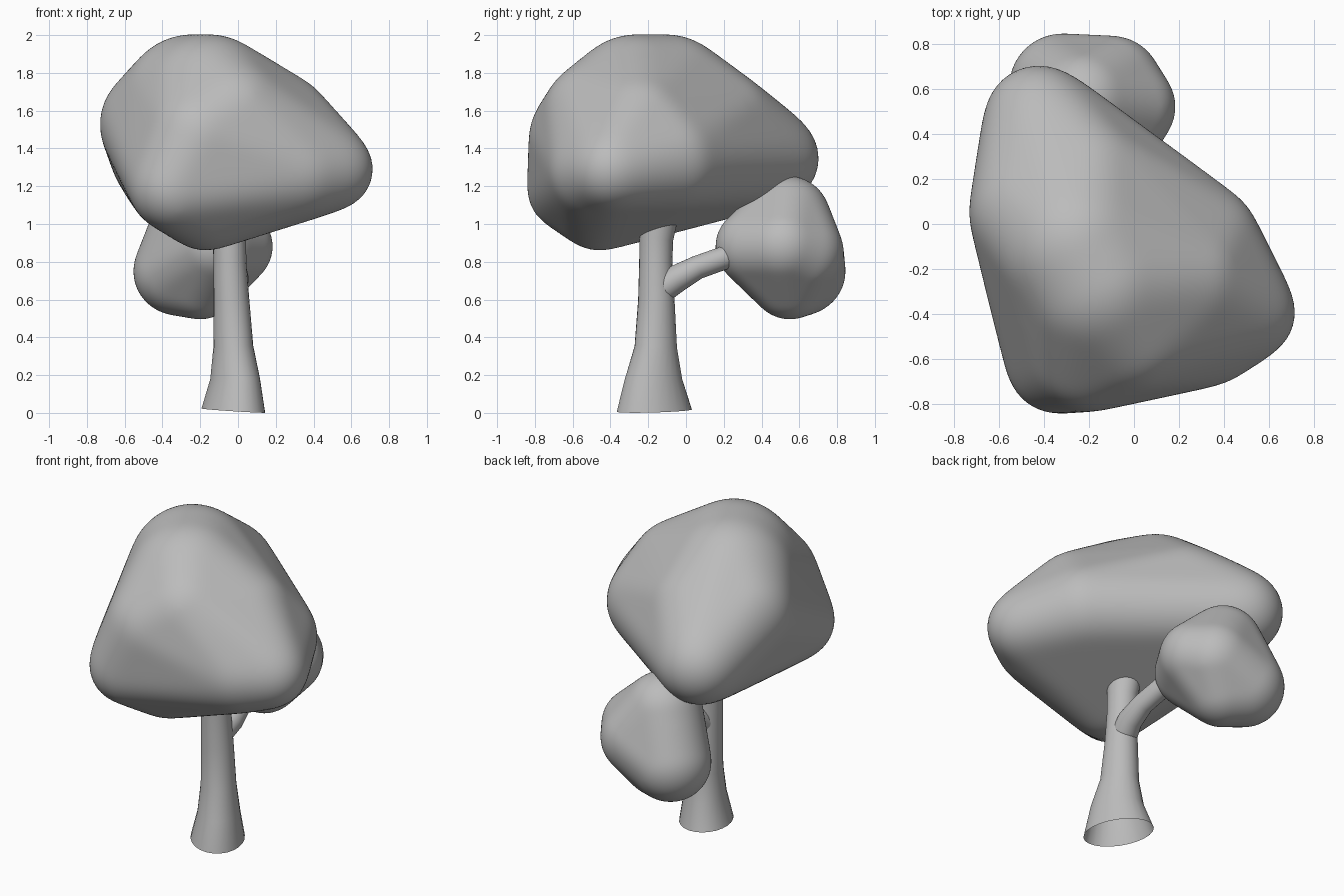
import bpy
import bmesh
import math
from mathutils import Quaternion, Vector
from mathutils.bvhtree import BVHTree

cube = bpy.data.objects.get("Cube")
if cube:
    bpy.data.objects.remove(cube)

# One plain grey for the whole tree
grey = bpy.data.materials.new("plain_grey")
grey.use_nodes = True
grey.diffuse_color = (0.5, 0.5, 0.5, 1)
for node in grey.node_tree.nodes:
    if node.type == "BSDF_PRINCIPLED":
        node.inputs["Base Color"].default_value = (0.5, 0.5, 0.5, 1)


def finish(name, bm):
    """Turn a bmesh into a smooth-shaded object."""
    bmesh.ops.recalc_face_normals(bm, faces=bm.faces)
    for face in bm.faces:
        face.smooth = True
    mesh = bpy.data.meshes.new(name)
    bm.to_mesh(mesh)
    bm.free()
    mesh.materials.append(grey)
    obj = bpy.data.objects.new(name, mesh)
    bpy.context.collection.objects.link(obj)
    return obj


def crown(name, centre, lobes):
    """Wrap a soft skin around round lobes (x, y, z, radius)."""
    # Taut hull around all lobes, slightly swollen to allow for the relaxing
    ball = bmesh.new()
    bmesh.ops.create_icosphere(ball, subdivisions=4, radius=1)
    hull = bmesh.new()
    for x, y, z, r in lobes:
        for v in ball.verts:
            hull.verts.new(Vector((x, y, z)) + v.co * (r + 0.006))
    ball.free()
    bmesh.ops.convex_hull(hull, input=hull.verts)
    tree = BVHTree.FromBMesh(hull)
    hull.free()

    # Cast a fine skin onto the hull, then relax it
    skin = bmesh.new()
    bmesh.ops.create_icosphere(skin, subdivisions=6, radius=1)
    centre = Vector(centre)
    for v in skin.verts:
        d = v.co.normalized()
        v.co = tree.ray_cast(centre + d * 5, -d)[0] or centre
    for _ in range(10):
        bmesh.ops.smooth_vert(skin, verts=skin.verts, factor=0.5,
                              use_axis_x=True, use_axis_y=True, use_axis_z=True)
    return finish(name, skin)


def tube(name, path, sides=24):
    """Open oval tube through (x, y, z, long radius, short radius) stations."""
    bm = bmesh.new()
    points = [Vector(p[:3]) for p in path]
    spin = Quaternion((0, 0, 1), math.radians(118))
    rings = []
    for i, p in enumerate(points):
        tangent = points[min(i + 1, len(points) - 1)] - points[max(i - 1, 0)]
        turn = Vector((0, 0, 1)).rotation_difference(tangent.normalized())
        long, short = path[i][3:]
        ring = []
        for k in range(sides):
            a = math.tau * k / sides
            offset = spin @ Vector((math.cos(a) * long, math.sin(a) * short, 0))
            ring.append(bm.verts.new(p + turn @ offset))
        rings.append(ring)
    for r1, r2 in zip(rings, rings[1:]):
        for k in range(sides):
            n = (k + 1) % sides
            bm.faces.new((r1[k], r1[n], r2[n], r2[k]))
    return finish(name, bm)


# Large crown
crown("main_crown", (-0.1, -0.15, 1.4), [
    (0.50, -0.39, 1.29, 0.22),    # right tip
    (0.20, -0.25, 1.50, 0.30),    # right slope
    (0.29, -0.09, 1.34, 0.27),    # back right bulge
    (0.32, -0.47, 1.28, 0.25),    # front right bulge
    (-0.42, 0.46, 1.35, 0.25),    # back tip
    (-0.22, 0.18, 1.52, 0.29),    # back slope
    (-0.43, 0.05, 1.53, 0.30),    # left bulge
    (-0.25, -0.10, 1.64, 0.36),   # domed top, back
    (-0.15, -0.27, 1.64, 0.36),   # domed top, front
    (-0.03, -0.45, 1.56, 0.31),   # front slope
    (-0.20, -0.55, 1.46, 0.28),   # front bulge
    (-0.34, -0.61, 1.19, 0.23),   # front left corner
    (-0.17, -0.46, 1.10, 0.24),   # underside
])

# Small crown on the side branch
crown("small_crown", (-0.18, 0.52, 0.87), [
    (-0.32, 0.61, 0.75, 0.23),
    (-0.20, 0.55, 0.71, 0.21),
    (-0.02, 0.52, 0.88, 0.20),
    (-0.22, 0.54, 1.03, 0.22),
    (-0.12, 0.36, 0.88, 0.20),
    (-0.10, 0.61, 0.85, 0.22),
])

# Flared oval trunk, open at the slightly tilted base
tube("trunk", [
    (-0.025, -0.168, 0.012, 0.211, 0.156),
    (-0.015, -0.171, 0.18, 0.16, 0.123),
    (-0.025, -0.16, 0.35, 0.115, 0.103),
    (-0.035, -0.157, 0.60, 0.097, 0.094),
    (-0.043, -0.16, 0.80, 0.088, 0.087),
    (-0.045, -0.157, 0.92, 0.09, 0.087),
    (-0.045, -0.135, 1.10, 0.11, 0.095),
])

# Side branch reaching from inside the trunk into the small crown
tube("branch", [
    (-0.04, -0.14, 0.65, 0.078, 0.078),
    (-0.015, -0.05, 0.71, 0.073, 0.073),
    (-0.02, 0.06, 0.77, 0.063, 0.063),
    (-0.04, 0.20, 0.82, 0.062, 0.062),
    (-0.08, 0.35, 0.88, 0.06, 0.06),
])
